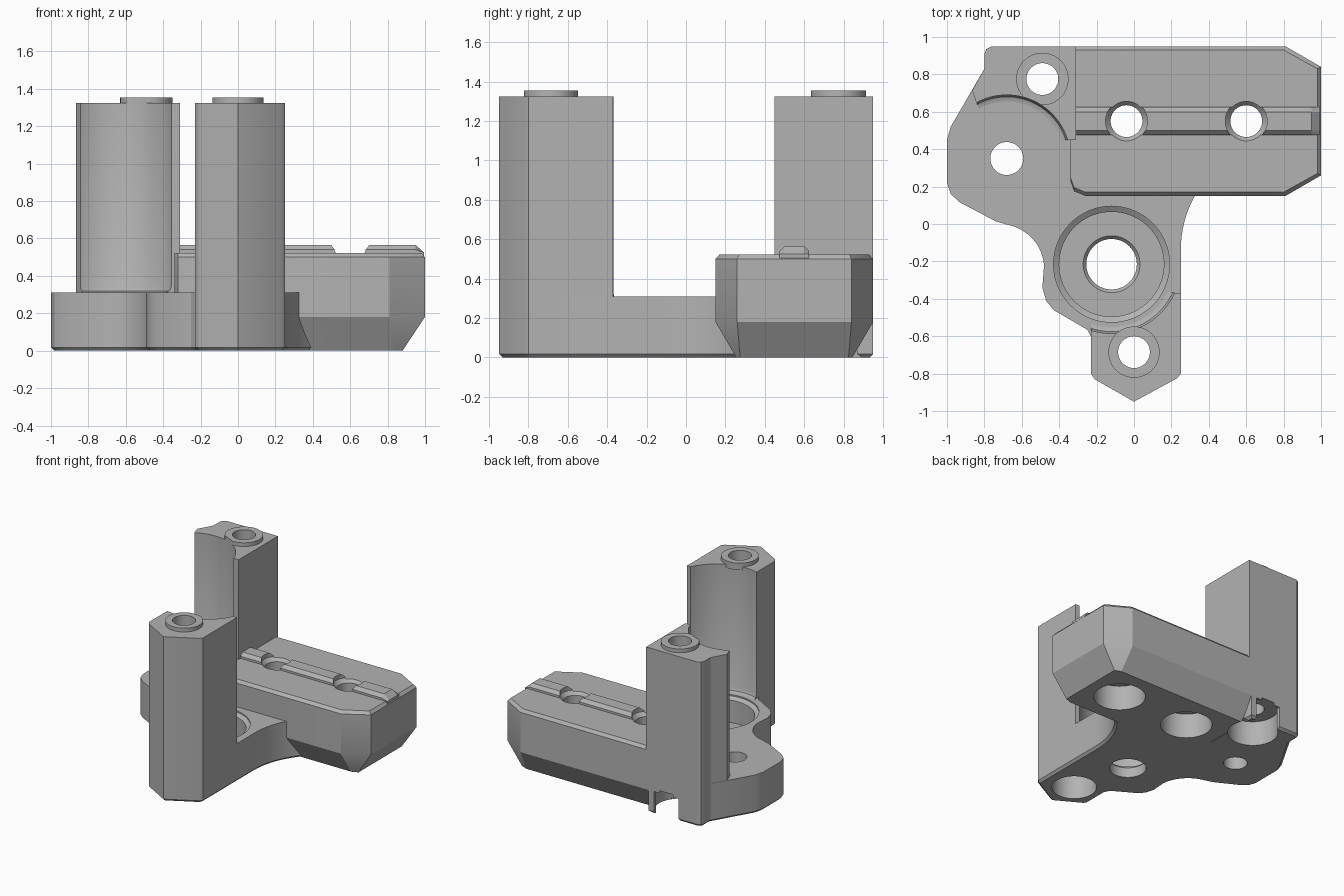
import bpy, bmesh
from math import cos, sin, radians

cube = bpy.data.objects.get("Cube")
if cube:
    bpy.data.objects.remove(cube, do_unlink=True)

grey = bpy.data.materials.new("plain grey")
grey.use_nodes = True
grey.diffuse_color = (0.45, 0.45, 0.45, 1)
bsdf = next(n for n in grey.node_tree.nodes if n.type == 'BSDF_PRINCIPLED')
bsdf.inputs["Base Color"].default_value = grey.diffuse_color


def arc(center, r, a0, a1, n=12):
    steps = [radians(a0 + (a1 - a0) * i / n) for i in range(n + 1)]
    return [(center[0] + r * cos(a), center[1] + r * sin(a)) for a in steps]


def loft(name, rings, foot_bevel=0):
    """Solid through rings of 3D points, capped at both ends."""
    bm = bmesh.new()
    loops = [[bm.verts.new(p) for p in ring] for ring in rings]
    n = len(loops[0])
    bottom = bm.faces.new(loops[0])
    bm.faces.new(loops[-1])
    for low, high in zip(loops, loops[1:]):
        for i in range(n):
            j = (i + 1) % n
            bm.faces.new((low[i], low[j], high[j], high[i]))
    bmesh.ops.recalc_face_normals(bm, faces=bm.faces)
    if foot_bevel:
        bmesh.ops.bevel(bm, geom=list(bottom.edges), offset=foot_bevel,
                        segments=1, affect='EDGES')
    mesh = bpy.data.meshes.new(name)
    bm.to_mesh(mesh)
    bm.free()
    mesh.materials.append(grey)
    obj = bpy.data.objects.new(name, mesh)
    bpy.context.collection.objects.link(obj)
    return obj


def prism(name, outline, z0, z1, foot_bevel=0):
    return loft(name, [[(x, y, z) for x, y in outline] for z in (z0, z1)], foot_bevel)


def turned(name, center, profile, n=64):
    """Solid of revolution about a vertical axis from (radius, height) pairs."""
    return loft(name, [[(x, y, z) for x, y in arc(center, r, 0, 360 - 360 / n, n - 1)]
                       for r, z in profile])


# Hole and arc centres
rear, front = (-0.49, 0.775), (0, -0.685)
bearing, ear = (-0.12, -0.215), (-0.68, 0.35)
rail_holes = [(-0.04, 0.55), (0.6, 0.55)]

# Base plate with its curved flanks and rear ear
outline = [(0, -0.95), (0.23, -0.825), (0.25, -0.8)]
outline += arc((0.85, -0.14), 0.6, 180, 138)
outline += [(0.4, 0.5), (-0.33, 0.5), (-0.33, 0.95), (-0.76, 0.95), (-0.79, 0.935),
            (-0.8, 0.91), (-0.8, 0.83), (-0.98, 0.52), (-1, 0.45), (-1, 0.22),
            (-0.98, 0.16), (-0.93, 0.115), (-0.74, 0.015)]
outline += arc((-0.72, -0.24), 0.24, 80, 5)
outline += [(-0.49, -0.34), (-0.47, -0.41), (-0.43, -0.46), (-0.25, -0.565),
            (-0.23, -0.6), (-0.23, -0.8), (-0.21, -0.83)]
base = prism("base_plate", outline, 0, 0.31, 0.018)


# Rail block: undercut sides and end, clipped corners, chamfered top
def rail_ring(z, side, end, cut_x, cut_y):
    lo, hi, tip = 0.15 + side, 0.95 - side, 1 - end
    ring = [(-0.26, lo), (tip - cut_x, lo), (tip, lo + cut_y), (tip, hi - cut_y),
            (tip - cut_x, hi), (-0.34, hi), (-0.34, lo + 0.08), (-0.32, lo + 0.025)]
    return [(x, y, z) for x, y in ring]


rail = loft("rail_block", [rail_ring(0, 0.105, 0.12, 0.05, 0.02),
                           rail_ring(0.18, 0, 0, 0.19, 0.11),
                           rail_ring(0.5, 0, 0, 0.19, 0.11),
                           rail_ring(0.523, 0.02, 0.02, 0.18, 0.1)])

# Raised key along the rail
key_section = [(0.475, 0.5), (0.475, 0.54), (0.5, 0.565), (0.6, 0.565), (0.625, 0.54), (0.625, 0.5)]
key = loft("rail_key", [[(x, y, min(z, top)) for y, z in key_section]
                        for x, top in ((-0.32, 0.565), (0.95, 0.565), (0.995, 0.525))])

# Two tall posts with bosses
rear_post = prism("rear_post", [(-0.31, 0.95), (-0.76, 0.95), (-0.79, 0.935), (-0.8, 0.91),
                                (-0.8, 0.83), (-0.865, 0.715), (-0.845, 0.655),
                                (-0.75, 0.45), (-0.31, 0.45)], 0.25, 1.325)
front_post = prism("front_post", [(0, -0.95), (0.23, -0.825), (0.25, -0.8), (0.25, -0.37),
                                  (0.1, -0.36), (-0.23, -0.5), (-0.23, -0.8), (-0.21, -0.83)],
                   0.25, 1.325)
rear_boss = turned("rear_boss", rear, [(0.14, 1.3), (0.14, 1.355)])
front_boss = turned("front_boss", front, [(0.137, 1.3), (0.137, 1.355)])

# Cutters: screw holes, bearing seat, scooped clearances and rear notch
bore = 0.085
holes = [turned("rail_hole_cutter", c, [(0.19, -0.1), (0.19, 0.2), (bore, 0.2), (bore, 0.5),
                                        (0.112, 0.53), (0.112, 0.7)]) for c in rail_holes]
holes += [turned("post_hole_cutter", c, [(r, -0.1), (r, 0.2), (bore, 0.2), (bore, 1.5)])
          for c, r in ((rear, 0.185), (front, 0.165))]
holes.append(turned("ear_hole_cutter", ear, [(0.088, -0.1), (0.088, 0.6)]))
holes.append(turned("bearing_cutter", bearing,
                    [(0.135, -0.1), (0.135, 0.08), (0.152, 0.1), (0.28, 0.1),
                     (0.28, 0.28), (0.31, 0.3), (0.31, 0.4)]))
holes.append(prism("notch_cutter", [(-0.6, 0.8), (-0.38, 0.8), (-0.38, 1.1), (-0.6, 1.1)], -0.1, 0.18))


def scoop(center, r):
    return turned("scoop_cutter", center,
                  [(r - 0.035, 0.31), (r - 0.01, 0.32), (r, 0.345), (r, 1.6)], 96)


rear_scoop, front_scoop = scoop(ear, 0.34), scoop(bearing, 0.37)


def finish(obj, cutters):
    for cutter in cutters:
        mod = obj.modifiers.new("cut", 'BOOLEAN')
        mod.operation, mod.solver, mod.object = 'DIFFERENCE', 'EXACT', cutter
    graph = bpy.context.evaluated_depsgraph_get()
    mesh = bpy.data.meshes.new_from_object(obj.evaluated_get(graph))
    obj.modifiers.clear()
    obj.data = mesh
    bpy.ops.object.select_all(action='DESELECT')
    obj.select_set(True)
    bpy.context.view_layer.objects.active = obj
    bpy.ops.object.shade_smooth_by_angle(angle=radians(25))


for part in (base, key, front_boss):
    finish(part, holes)
for part in (rail, rear_post, rear_boss):
    finish(part, holes + [rear_scoop])
finish(front_post, holes + [front_scoop])
for cutter in holes + [rear_scoop, front_scoop]:
    bpy.data.objects.remove(cutter, do_unlink=True)
